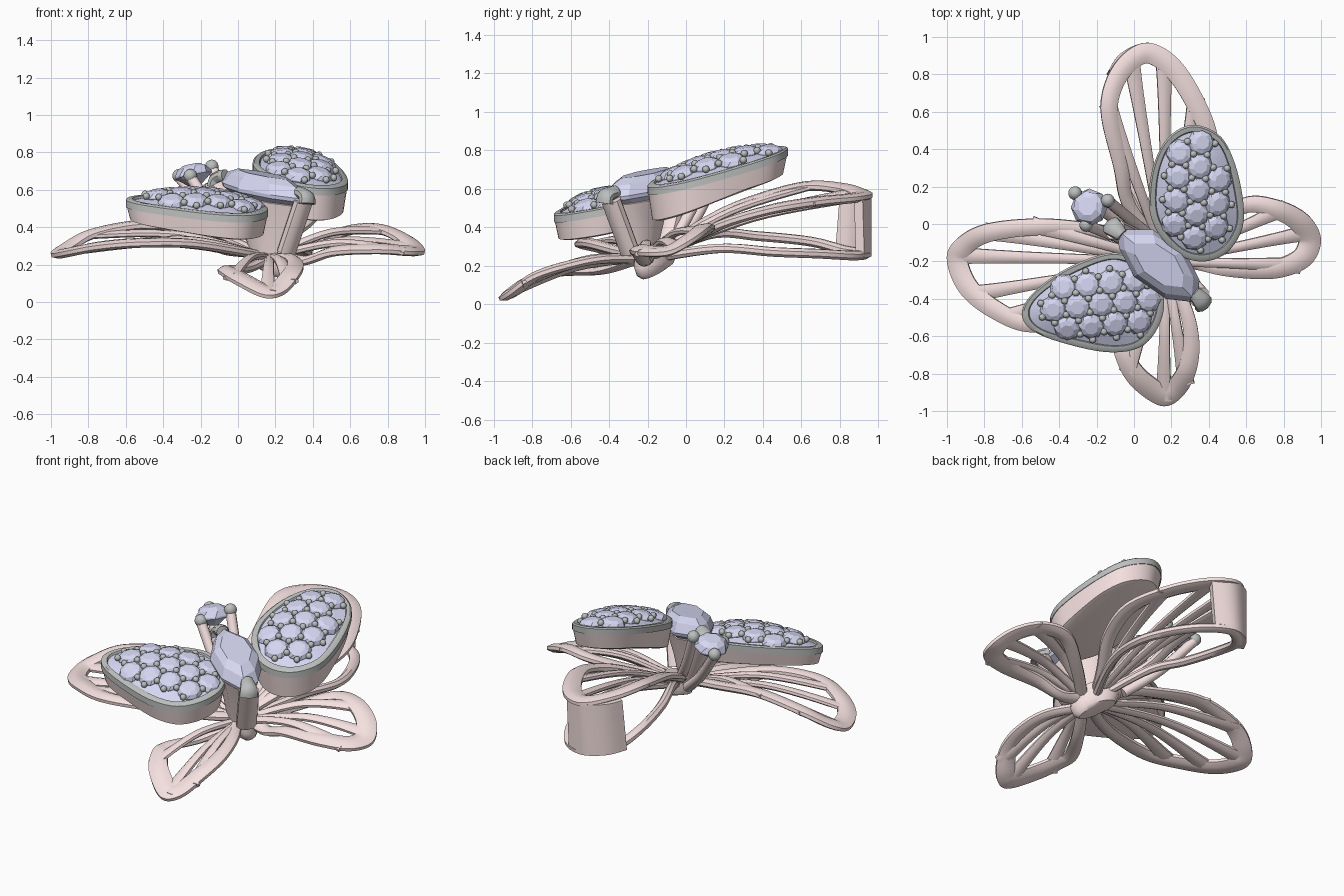
import bpy, bmesh, math
from mathutils import Vector, Matrix

if "Cube" in bpy.data.objects:
    bpy.data.objects.remove(bpy.data.objects["Cube"])

def mat(name, c):
    m = bpy.data.materials.new(name)
    m.diffuse_color = (*c, 1)
    m.use_nodes = True
    m.node_tree.nodes["Principled BSDF"].inputs["Base Color"].default_value = m.diffuse_color
    return m

PINK = mat("rose_metal", (0.92, 0.76, 0.75))
BLUE = mat("pale_blue_stone", (0.68, 0.69, 0.90))
GREY = mat("grey_metal", (0.50, 0.52, 0.51))

def finish(name, bm, m, smooth=True):
    bmesh.ops.recalc_face_normals(bm, faces=bm.faces)
    me = bpy.data.meshes.new(name)
    bm.to_mesh(me)
    bm.free()
    ob = bpy.data.objects.new(name, me)
    bpy.context.collection.objects.link(ob)
    me.materials.append(m)
    if smooth:
        bpy.ops.object.select_all(action='DESELECT')
        ob.select_set(True)
        bpy.context.view_layer.objects.active = ob
        bpy.ops.object.shade_smooth_by_angle(angle=math.radians(40))
    return ob

def spline(pts, closed=False, n=6):
    P = [Vector(p) for p in pts]
    k, out = len(P), []
    get = (lambda i: P[i % k]) if closed else (lambda i: P[max(0, min(k - 1, i))])
    for i in range(k if closed else k - 1):
        a, b, c, d = get(i - 1), get(i), get(i + 1), get(i + 2)
        for j in range(n):
            t = j / n
            out.append(0.5 * (2 * b + (c - a) * t + (2 * a - 5 * b + 4 * c - d) * t * t
                              + (3 * b - a - 3 * c + d) * t ** 3))
    return out if closed else out + [P[-1]]

def loft(bm, rings, cap=True, loop=False):
    R = [[bm.verts.new(p) for p in r] for r in rings]
    n = len(R[0])
    for a, b in zip(R, R[1:] + R[:1]) if loop else zip(R, R[1:]):
        for i in range(n):
            bm.faces.new((a[i], a[(i + 1) % n], b[(i + 1) % n], b[i]))
    if cap:
        bm.faces.new(R[0])
        bm.faces.new(R[-1])

def sweep(bm, path, width, height, sides=8, inward=None, up=Vector((0, 0, 1))):
    """Flat bar along a path; width(t) is half width, inward pulls the bar inside an outline."""
    rings, n = [], len(path)
    k = math.sqrt(2) if sides == 4 else 1
    for i, p in enumerate(path):
        d = path[min(i + 1, n - 1)] - path[max(i - 1, 0)]
        s = d.cross(up).normalized()
        w = width(i / (n - 1))
        c = p.copy()
        if inward is not None:
            q = inward - p
            s = s if s.dot(q) > 0 else -s
            dn = d.normalized()
            s = s.lerp((q - dn * q.dot(dn)).normalized(), .8).normalized()
            c += s * w * 0.95
        u = s.cross(d).normalized()
        rings.append([c + s * w * k * math.cos(a) + u * height * k * math.sin(a)
                      for a in [2 * math.pi * (j + 0.5) / sides for j in range(sides)]])
    loft(bm, rings)

BASE = Vector((0.17, -0.2, 0.24))

def wing(name, pts, ribs, bulge, w0=0.035, w1=0.06, up=Vector((0, 0, 1))):
    """Openwork wing: outline border plus ribs fanning out from the base."""
    bm = bmesh.new()
    path = spline([BASE] + pts + [BASE])
    cen = sum((Vector(p) for p in pts), Vector()) / len(pts)
    sweep(bm, path, lambda t: w0 + (w1 - w0) * math.sin(math.pi * t) ** 2, 0.026,
          inward=cen + Vector((0, 0, bulge * .8)))
    for f in ribs:
        e = path[int(f * (len(path) - 1))]
        e = e.lerp(cen + Vector((0, 0, bulge * .8)), 0.12)
        m = BASE.lerp(e, 0.5) + Vector((0, 0, bulge))
        sweep(bm, spline([BASE, m, e], n=7), lambda t: 0.026 + 0.026 * t ** 3, 0.02, up=up)
    return finish(name, bm, PINK)

# Four openwork wings, each rib tilted with its wing
back = [(-0.05, 0.07, .42), (-0.11, 0.3, .53), (-0.18, 0.62, .62), (-0.11, 0.85, .61), (0.05, 0.97, .57),
        (0.22, 0.9, .55), (0.36, 0.7, .53), (0.45, 0.45, .49), (0.4, 0.2, .42), (0.28, 0, .33)]
wing("back_wing", back, [.3, .41, .52, .64], .05, up=Vector((.2, -.2, 1)))
wing("left_wing", [(0.02, -0.06, .33), (-0.2, 0.0, .38), (-0.5, 0.03, .42), (-0.8, 0.0, .37), (-0.96, -0.09, .29),
                   (-1.0, -0.2, .25), (-0.93, -0.37, .26), (-0.77, -0.5, .29), (-0.55, -0.58, .31),
                   (-0.25, -0.52, .31), (0.02, -0.36, .27)], [.27, .36, .48, .6, .7], .06, up=Vector((0, -.2, 1)))
wing("right_wing", [(0.36, -0.02, .31), (0.58, 0.14, .39), (0.77, 0.13, .40), (0.93, 0.05, .34), (1.0, -0.08, .27),
                    (0.94, -0.22, .26), (0.76, -0.29, .27), (0.5, -0.28, .26), (0.32, -0.24, .21)],
     [.34, .48, .62], .06, w1=.065, up=Vector((0, -.3, 1)))
wing("front_wing", [(0.03, -0.4, .18), (-0.1, -0.62, .17), (-0.09, -0.74, .15), (-0.01, -0.87, .1),
                    (0.14, -0.97, .03), (0.25, -0.93, .05), (0.33, -0.8, .14), (0.35, -0.62, .2),
                    (0.3, -0.42, .24)], [.36, .52, .66], .05, w1=.065, up=Vector((-.2, 0, 1)))

# Hanging loop below the back wing, and the wall joining the two tips
wing("lower_loop", [(0.0, 0.1, .37), (-0.1, 0.35, .36), (-0.15, 0.65, .33), (-0.1, 0.85, .28), (0.05, 0.96, .26),
                    (0.22, 0.89, .25), (0.34, 0.7, .26), (0.4, 0.45, .27), (0.33, 0.15, .29)], [], 0, .025, .035)
bm = bmesh.new()
sweep(bm, spline([(-0.12, .8, .43), (-0.06, .89, .42), (0.05, .94, .41), (0.17, .9, .4)]), lambda t: .024, .16, 4)
finish("loop_wall", bm, PINK)

# Hub under the body
bm = bmesh.new()
c, ax = Vector((0.16, -0.16, 0)), Vector((0.72, -0.69, 0))
side = Vector((0.69, 0.72, 0))
loft(bm, [[c + Vector((0, 0, z)) + ax * a * math.cos(t) + side * b * math.sin(t) + Vector((0, 0, -.04)) * math.cos(t)
           for t in [2 * math.pi * i / 20 for i in range(20)]]
          for z, a, b in ((.17, .09, .05), (.185, .12, .07), (.23, .14, .08), (.32, .13, .08))])
finish("hub", bm, PINK)

def add_gem(bm, c, nrm, r, h, sides=8, spin=0.0):
    """Faceted round stone: pointed base, girdle, crown, flat table."""
    q = Vector((0, 0, 1)).rotation_difference(nrm)
    def ring(rad, z, ph):
        return [c + q @ Vector((rad * math.cos(a), rad * math.sin(a), z))
                for a in [spin + ph + 2 * math.pi * i / sides for i in range(sides)]]
    half = math.pi / sides
    loft(bm, [ring(r * .35, -r * .6, 0), ring(r, -r * .1, 0), ring(r, 0, 0),
              ring(r * .82, h * .65, half * .6), ring(r * .5, h, half)])

def add_ball(bm, c, r, seg=10):
    bmesh.ops.create_uvsphere(bm, u_segments=seg, v_segments=seg // 2 + 1, radius=r,
                              matrix=Matrix.Translation(c))

def inside(x, y, poly):
    res = False
    for a, b in zip(poly, poly[1:] + poly[:1]):
        if (a.y > y) != (b.y > y) and x < (b.x - a.x) * (y - a.y) / (b.y - a.y) + a.x:
            res = not res
    return res

def pave_wing(name, pts, plane, depth, angle):
    """Raised cup with grey rim, filled with stones and beads on a domed floor."""
    out = spline([(x, y, 0) for x, y in pts], closed=True, n=5)
    cen = sum(out, Vector()) / len(out)
    def at(p, dz, inset=0.0):
        q = p + (cen - p).normalized() * inset
        return Vector((q.x, q.y, plane(q.x, q.y) + dz))
    bm = bmesh.new()
    loft(bm, [[at(p, -depth(p), .05) for p in out], [at(p, -depth(p) * .95, .025) for p in out],
              [at(p, -.04, .004) for p in out], [at(p, -.03, .03) for p in out]])
    finish(name + "_cup", bm, PINK)
    bm = bmesh.new()
    loft(bm, [[at(p, -.045) for p in out], [at(p, -.008) for p in out], [at(p, 0, .01) for p in out],
              [at(p, 0, .035) for p in out], [at(p, -.035, .05) for p in out]], cap=False, loop=True)
    finish(name + "_rim", bm, GREY)
    def dome(x, y):
        d = Vector((x, y, 0)) - cen
        best = max(out, key=lambda p: (p - cen).normalized().dot(d.normalized()) if d.length > 1e-6 else 0)
        f = min(1, d.length / (best - cen).length)
        return plane(x, y) + .065 * (1 - f * f) - .025
    def nrm(x, y):
        e = .02
        return Vector((dome(x - e, y) - dome(x + e, y), dome(x, y - e) - dome(x, y + e), 2 * e)).normalized()
    gem_zone = [at(p, 0, .072) for p in out]
    bead_zone = [at(p, 0, .05) for p in out]
    floor, gems, beads = bmesh.new(), bmesh.new(), bmesh.new()
    loft(floor, [[Vector((q.x, q.y, dome(q.x, q.y))) for q in
                  [cen + (at(p, 0, .04) - cen) * f for p in out]] for f in (1, .75, .5, .25, .05)])
    finish(name + "_bed", floor, BLUE, False)
    s, ca, sa = .128, math.cos(angle), math.sin(angle)
    for i in range(-7, 8):
        for j in range(-6, 7):
            for du, dv, gem in ((0, 0, True), (.5, .289, False), (1, .577, False)):
                u, v = (i + j * .5 + du + .25) * s, (j * .866 + dv) * s
                x, y = cen.x + u * ca - v * sa, cen.y + u * sa + v * ca
                if gem and inside(x, y, gem_zone):
                    add_gem(gems, Vector((x, y, dome(x, y) + .004)), nrm(x, y), .074, .03, 8, i * .7 + j)
                elif not gem and inside(x, y, bead_zone):
                    add_ball(beads, Vector((x, y, dome(x, y) + .018)), .019)
    finish(name + "_stones", gems, BLUE, False)
    finish(name + "_beads", beads, GREY)

pave_wing("right_pave", [(.31, .53), (.45, .48), (.53, .35), (.58, .15), (.58, -.02), (.5, -.15), (.38, -.2),
                         (.25, -.17), (.13, -.05), (.08, .1), (.1, .3), (.18, .46)],
          lambda x, y: .68 + .26 * y - .15 * (x - .33), lambda p: .14 + .07 * max(0, min(1, .5 - p.y * 1.5)), 1.5)
pave_wing("left_pave", [(-.6, -.48), (-.55, -.38), (-.4, -.26), (-.2, -.17), (-.05, -.16), (.09, -.25), (.16, -.4),
                        (.13, -.55), (.03, -.66), (-.15, -.685), (-.4, -.63), (-.55, -.565)],
          lambda x, y: .53 + .2 * (y + .45) - .08 * (x + .2), lambda p: .12 + .04 * max(0, min(1, p.x + .6)), .1)

# Body stone: long faceted marquise
body = [(-.09, -.03), (.1, -.03), (.27, -.14), (.35, -.3), (.34, -.42), (.17, -.4), (.0, -.28), (-.08, -.13)]
bc = Vector((.135, -.215, 0))
def body_ring(k, dz):
    r = []
    for x, y in body:
        q = bc + (Vector((x, y, 0)) - bc) * k
        r.append(Vector((q.x, q.y, .62 - .12 * ((q.x - .13) - (q.y + .22)) + dz)))
    return r
bm = bmesh.new()
loft(bm, [body_ring(.3, -.12), body_ring(.97, -.04), body_ring(1, -.02), body_ring(.85, .035), body_ring(.6, .065)])
finish("body_stone", bm, BLUE, False)

# Body setting: tapered cradle, end posts and grey claw caps
bm = bmesh.new()
loft(bm, [body_ring(.34, -.36), body_ring(.55, -.2), body_ring(.78, -.07), body_ring(.7, -.06)])
for top, low in (((.35, -.39, .54), (.26, -.29, .27)), ((-.1, -.03, .63), (.08, -.12, .27))):
    sweep(bm, spline([low, (Vector(low) + Vector(top)) / 2, top], n=4), lambda t: .06, .045, 10,
          up=Vector((.7, -.7, 0)))
finish("body_setting", bm, PINK)
bm = bmesh.new()
for pts in ([(.37, -.425, .525), (.365, -.415, .565), (.32, -.365, .585)],
            [(-.12, -.01, .62), (-.11, -.02, .66), (-.065, -.06, .675)]):
    sweep(bm, spline(pts, n=5), lambda t: .056 - .02 * t * t, .035, 10, up=Vector((.7, -.7, 0)))
finish("body_claws", bm, GREY)

# Head: round stone on three claws
hc = Vector((-.24, .09, .685))
bm = bmesh.new()
add_gem(bm, hc, Vector((-.2, .1, 1)).normalized(), .1, .05, 8)
finish("head_stone", bm, BLUE, False)
posts, caps = bmesh.new(), bmesh.new()
for tip in ((-.315, .165, .67), (-.14, .125, .72), (-.255, -.005, .67)):
    tip = Vector(tip)
    foot = Vector((.06, -.09, .3)) + (tip - hc) * .4
    mid = foot.lerp(tip, .5) + Vector((0, 0, -.03))
    sweep(posts, spline([foot, mid, tip], n=5), lambda t: .03, .03, 10, up=Vector((.7, .7, .1)))
    add_ball(caps, tip + Vector((0, 0, .005)), .037, 14)
finish("head_posts", posts, PINK)
finish("head_claws", caps, GREY)
